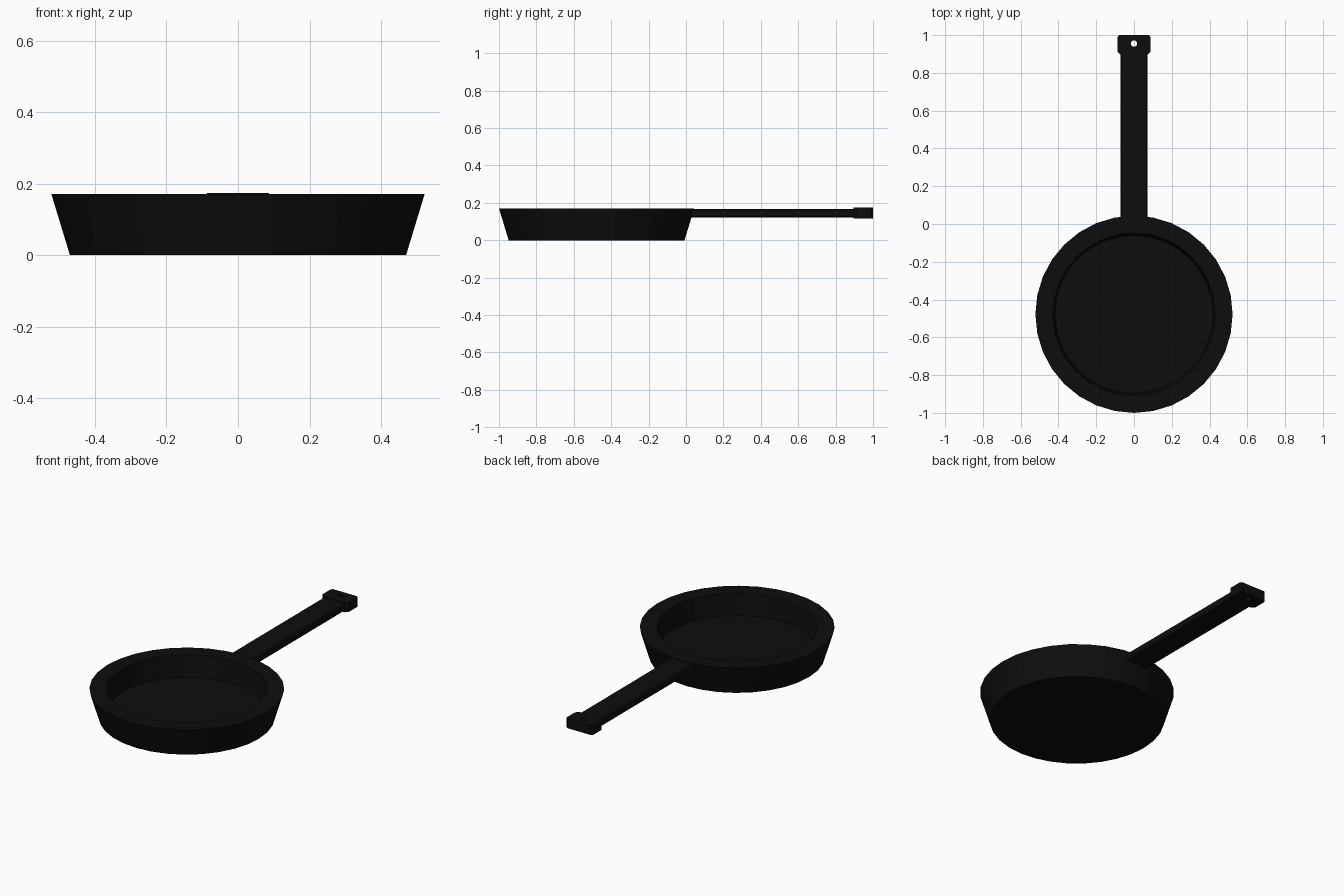
import bpy, bmesh, math

if "Cube" in bpy.data.objects:
    bpy.data.objects.remove(bpy.data.objects["Cube"])

black = bpy.data.materials.new("cast iron black")
black.diffuse_color = (0.0042, 0.0042, 0.0042, 1)
black.use_nodes = True
black.node_tree.nodes["Principled BSDF"].inputs["Base Color"].default_value = black.diffuse_color


def add_object(name, bm):
    bmesh.ops.recalc_face_normals(bm, faces=bm.faces)
    mesh = bpy.data.meshes.new(name)
    bm.to_mesh(mesh)
    bm.free()
    obj = bpy.data.objects.new(name, mesh)
    mesh.materials.append(black)
    bpy.context.collection.objects.link(obj)
    return obj


def slab(name, outline, z0, z1):
    """Extrude a flat outline from z0 up to z1."""
    bm = bmesh.new()
    face = bm.faces.new([bm.verts.new((x, y, z0)) for x, y in outline])
    top = bmesh.ops.extrude_face_region(bm, geom=[face])["geom"]
    for v in top:
        if isinstance(v, bmesh.types.BMVert):
            v.co.z = z1
    return add_object(name, bm)


# Pan body: outer wall, thick flat rim, inner wall and floor
SIDES, CY = 32, -0.478
bm = bmesh.new()
rings = []
for r, z in [(0.47, 0), (0.522, 0.171), (0.43, 0.171), (0.418, 0.043)]:
    rings.append([bm.verts.new((r * math.cos(2 * math.pi * i / SIDES),
                                CY + r * math.sin(2 * math.pi * i / SIDES), z))
                  for i in range(SIDES)])
for a, b in zip(rings, rings[1:]):
    for i in range(SIDES):
        j = (i + 1) % SIDES
        bm.faces.new((a[i], a[j], b[j], b[i]))
bm.faces.new(rings[0])
bm.faces.new(rings[-1])
add_object("pan_body", bm)

# Long bar handle, starting inside the pan wall
handle = slab("handle", [(-0.071, -0.02), (0.071, -0.02), (0.071, 0.92), (-0.071, 0.92)],
              0.123, 0.167)
bevel = handle.modifiers.new("soft edges", 'BEVEL')
bevel.width = 0.006
bevel.segments = 1

# End block with tapered inner corners and clipped outer corners
half = [(0.071, 0.895), (0.087, 0.913), (0.087, 0.99), (0.078, 1.0)]
end = slab("handle_end", half + [(-x, y) for x, y in reversed(half)], 0.117, 0.174)

# Hanging hole through the end block and the bar
bm = bmesh.new()
bmesh.ops.create_cone(bm, cap_ends=True, segments=16, radius1=0.017, radius2=0.017, depth=0.3)
bmesh.ops.translate(bm, verts=bm.verts, vec=(0, 0.955, 0.145))
cutter = add_object("hole_cutter", bm)
cutter.hide_render = True
cutter.display_type = 'WIRE'
cut = end.modifiers.new("hanging hole", 'BOOLEAN')
cut.operation = 'DIFFERENCE'
cut.solver = 'EXACT'
cut.object = cutter
